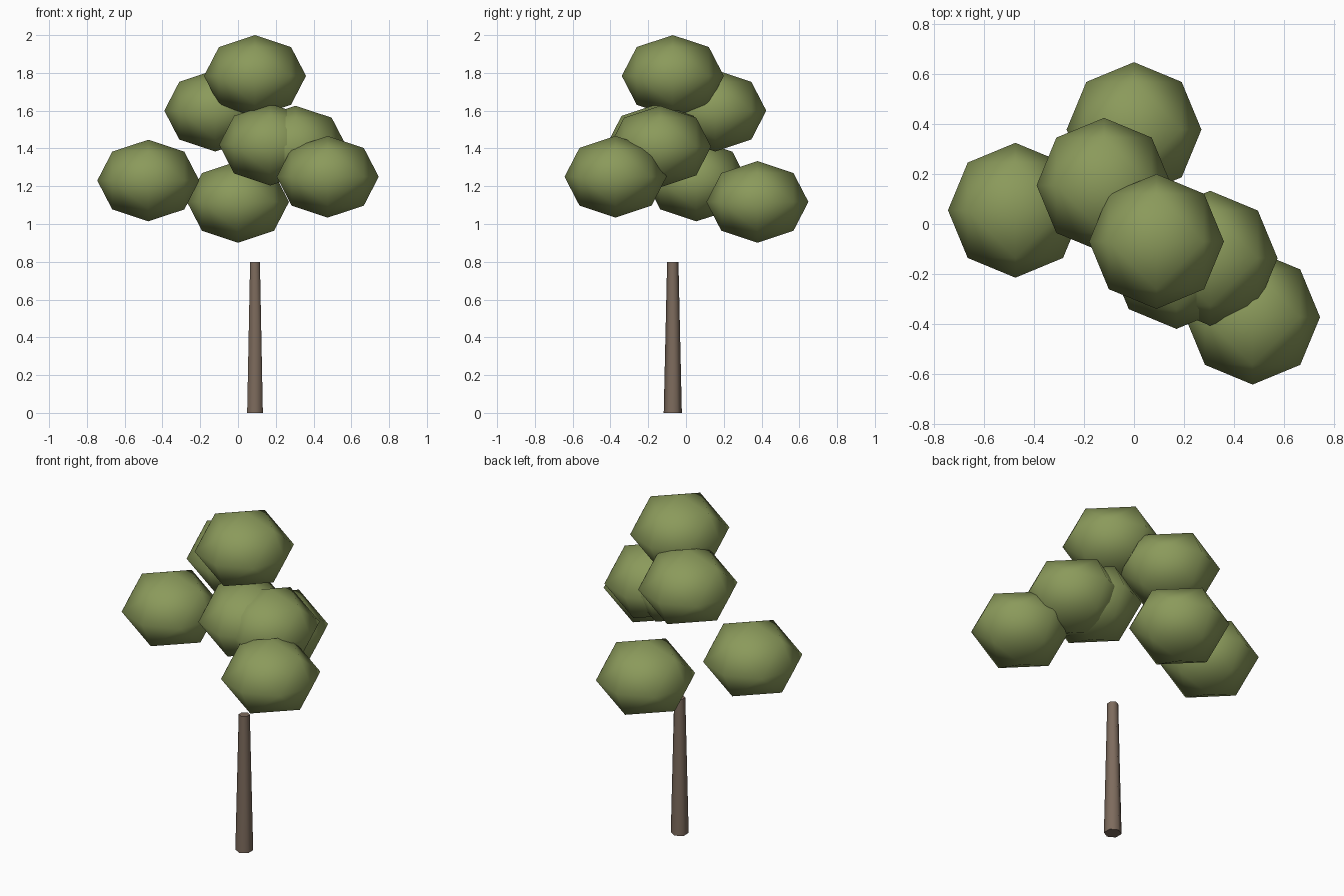
import bpy
import bmesh
import math
from mathutils import Vector

if "Cube" in bpy.data.objects:
    bpy.data.objects.remove(bpy.data.objects["Cube"], do_unlink=True)


def make_material(name, rgb):
    mat = bpy.data.materials.new(name)
    mat.use_nodes = True
    color = (*rgb, 1.0)
    mat.diffuse_color = color
    mat.node_tree.nodes["Principled BSDF"].inputs["Base Color"].default_value = color
    return mat


def add_object(name, bm, mat, location):
    bmesh.ops.recalc_face_normals(bm, faces=bm.faces)
    mesh = bpy.data.meshes.new(name)
    bm.to_mesh(mesh)
    bm.free()
    mesh.materials.append(mat)
    obj = bpy.data.objects.new(name, mesh)
    obj.location = location
    bpy.context.collection.objects.link(obj)
    bpy.ops.object.select_all(action="DESELECT")
    obj.select_set(True)
    bpy.context.view_layer.objects.active = obj
    bpy.ops.object.shade_smooth_by_angle(angle=math.radians(65))
    return obj


def leaf_ball(radius, squash):
    # Octahedron split once: its six corners and twelve edge midpoints on a ball
    bm = bmesh.new()
    steps = (-1, 0, 1)
    for x in steps:
        for y in steps:
            for z in steps:
                if abs(x) + abs(y) + abs(z) in (1, 2):
                    p = Vector((x, y, z)).normalized() * radius
                    bm.verts.new((p.x, p.y, p.z * squash))
    bmesh.ops.convex_hull(bm, input=bm.verts)
    return bm


leaf_green = make_material("leaf_green", (0.258, 0.323, 0.105))
bark_brown = make_material("bark_brown", (0.205, 0.147, 0.109))

# Tapered six-sided trunk
TRUNK_HEIGHT = 0.8
trunk = bmesh.new()
bmesh.ops.create_cone(trunk, cap_ends=True, segments=6,
                      radius1=0.048, radius2=0.03, depth=TRUNK_HEIGHT)
add_object("trunk", trunk, bark_brown, (0.09, -0.07, TRUNK_HEIGHT / 2))

# Squashed leaf clusters floating above the trunk
clusters = {
    "top": (0.09, -0.07, 1.784),
    "upper_back": (-0.12, 0.155, 1.60),
    "right": (-0.475, 0.055, 1.23),
    "low_back": (0.0, 0.378, 1.117),
    "front": (0.17, -0.15, 1.42),
    "left": (0.305, -0.137, 1.41),
    "low_front_left": (0.475, -0.373, 1.25),
}
for place, center in clusters.items():
    add_object("leaf_cluster_" + place, leaf_ball(0.27, 0.8), leaf_green, center)
